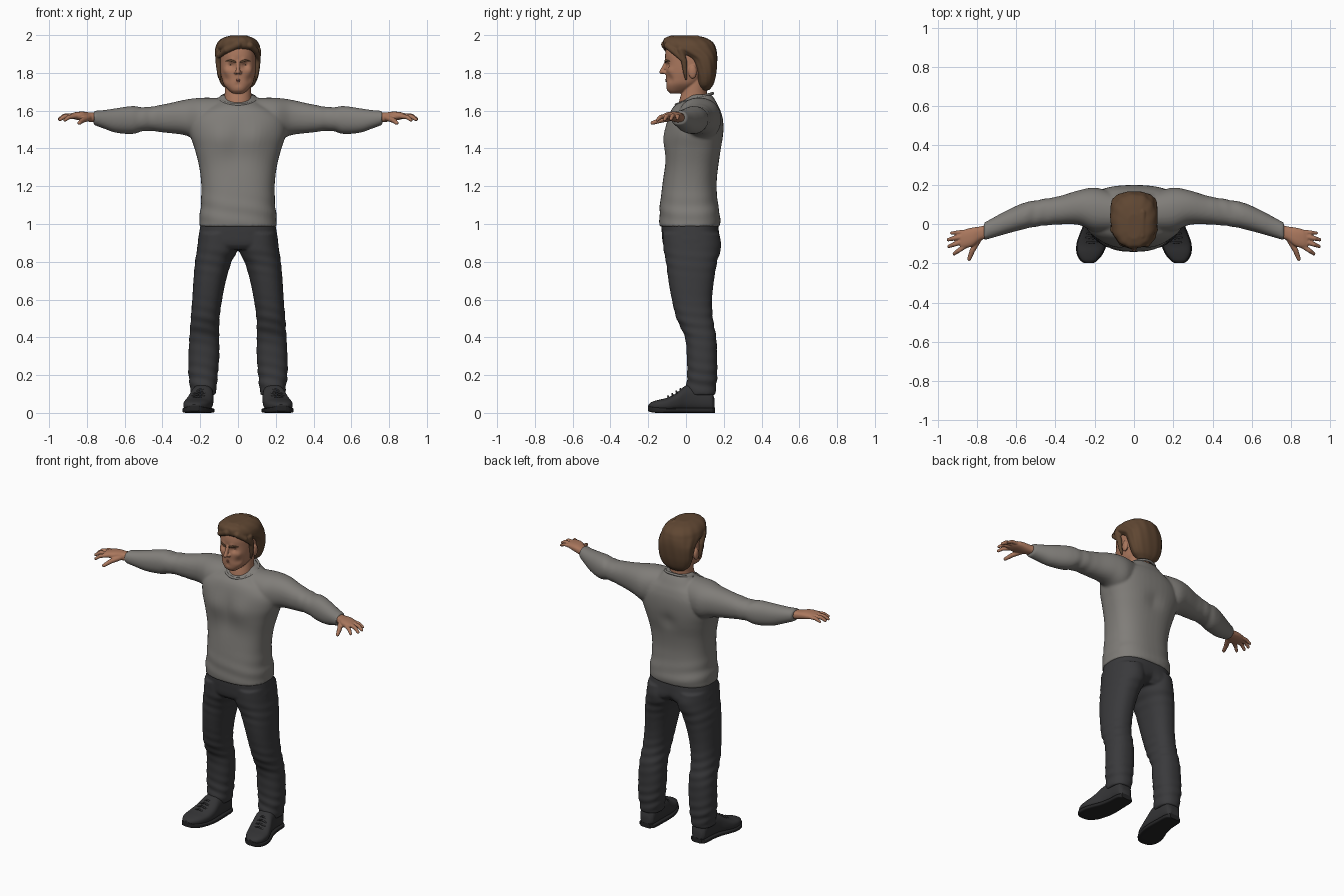
import bpy, bmesh, math
from mathutils import Vector, Matrix

def material(name, r, g, b):
    m = bpy.data.materials.new(name)
    m.diffuse_color = (r, g, b, 1)
    return m

SKIN = material("skin", 0.40, 0.185, 0.11)
HAIR = material("brown hair", 0.115, 0.062, 0.032)
SHIRT = material("grey knit", 0.215, 0.205, 0.19)
DENIM = material("charcoal denim", 0.042, 0.042, 0.045)
SHOE = material("dark shoe", 0.034, 0.034, 0.036)
SOLE = material("black sole", 0.018, 0.018, 0.019)
LIP = material("lips", 0.29, 0.115, 0.075)
EYE = material("dark eye", 0.05, 0.03, 0.022)

AXES = {'x': lambda t, a, b: (t, a, b), 'y': lambda t, a, b: (a, t, b), 'z': lambda t, a, b: (a, b, t)}

def loft(bm, axis, rows, n=2.4, steps=6, seg=48, fold=None):
    """Rows are (position, a_min, a_max, b_min, b_max) boxes around rounded sections."""
    rows = [Vector(r) for r in rows]
    fine = []
    for i in range(len(rows) - 1):
        p0, p1, p2, p3 = rows[max(i - 1, 0)], rows[i], rows[i + 1], rows[min(i + 2, len(rows) - 1)]
        d = p2[0] - p1[0]
        m1 = (p2 - p0) * (d / (p2[0] - p0[0]))
        m2 = (p3 - p1) * (d / (p3[0] - p1[0]))
        for k in range(steps):
            s = k / steps
            fine.append(p1 * (2*s**3 - 3*s*s + 1) + m1 * (s**3 - 2*s*s + s)
                        + p2 * (3*s*s - 2*s**3) + m2 * (s**3 - s*s))
    fine.append(rows[-1])
    rings = []
    for t, a0, a1, b0, b1 in fine:
        ring = []
        for j in range(seg):
            u = 2 * math.pi * j / seg
            c, s = math.cos(u), math.sin(u)
            k = 1 + (fold(t, u) if fold else 0)
            a = (a0 + a1) / 2 + (a1 - a0) / 2 * k * math.copysign(abs(c) ** (2 / n), c)
            b = (b0 + b1) / 2 + (b1 - b0) / 2 * k * math.copysign(abs(s) ** (2 / n), s)
            ring.append(bm.verts.new(AXES[axis](t, a, b)))
        rings.append(ring)
    for r, q in zip(rings, rings[1:]):
        for j in range(seg):
            bm.faces.new((r[j], r[(j + 1) % seg], q[(j + 1) % seg], q[j]))
    bm.faces.new(rings[0][::-1])
    bm.faces.new(rings[-1])

def ball(bm, c, size):
    bmesh.ops.create_uvsphere(bm, u_segments=20, v_segments=12, radius=1,
                              matrix=Matrix.Translation(c) @ Matrix.Diagonal((*size, 1)))

def tube(bm, pts, radii):
    for p, r in zip(pts, radii):
        ball(bm, p, (r, r, r))
    for p, q, r1, r2 in zip(pts, pts[1:], radii, radii[1:]):
        d = Vector(q) - Vector(p)
        m = Matrix.Translation((Vector(p) + Vector(q)) / 2) @ d.to_track_quat('Z', 'Y').to_matrix().to_4x4()
        bmesh.ops.create_cone(bm, cap_ends=True, segments=16, radius1=r1, radius2=r2, depth=d.length, matrix=m)

def push(bm, c, radius, offset):
    """Soft sculpt: move vertices near c (and its mirror image) by offset."""
    for v in bm.verts:
        p = Vector((abs(v.co.x), v.co.y, v.co.z))
        w = math.exp(-((p - Vector(c)).length / radius) ** 2)
        v.co += Vector((offset[0] * (1 if v.co.x > 0 else -1), offset[1], offset[2])) * w

def finish(bm, name, mat, mirror=False, voxel=0, smooth=0):
    bmesh.ops.recalc_face_normals(bm, faces=bm.faces)
    me = bpy.data.meshes.new(name)
    bm.to_mesh(me)
    bm.free()
    me.materials.append(mat)
    me.shade_smooth()
    me.set_sharp_from_angle(angle=math.radians(40))
    ob = bpy.data.objects.new(name, me)
    bpy.context.collection.objects.link(ob)
    if mirror:
        md = ob.modifiers.new("mirror", 'MIRROR')
        md.use_mirror_merge = False
    if voxel:
        md = ob.modifiers.new("blend", 'REMESH')
        md.mode, md.voxel_size, md.use_smooth_shade = 'VOXEL', voxel, True
    if smooth:
        md = ob.modifiers.new("soften", 'SMOOTH')
        md.factor, md.iterations = 0.5, smooth
    return ob

def sym(rows):  # (z, half width, y front, y back) -> box rows
    return [(z, -w, w, f, b) for z, w, f, b in rows]

# Shirt: torso with sleeves blended in
bm = bmesh.new()
hem = lambda t, u: 0.012 * math.exp(-((t - 1.06) / 0.08) ** 2) * math.sin(70 * t + 3 * math.cos(u))
loft(bm, 'z', sym([(.985, .206, -.14, .178), (1.03, .204, -.141, .182), (1.1, .197, -.138, .17),
     (1.2, .194, -.126, .162), (1.3, .205, -.115, .17), (1.4, .23, -.112, .19), (1.48, .255, -.106, .198),
     (1.55, .25, -.096, .196), (1.6, .2, -.08, .183), (1.63, .145, -.056, .168), (1.66, .11, -.01, .152),
     (1.685, .085, .02, .135)]), n=2.5, fold=hem)
push(bm, (.09, -.11, 1.46), .075, (0, -.016, 0))      # chest
push(bm, (0, -.12, 1.36), .07, (0, .008, 0))
push(bm, (0, .2, 1.4), .05, (0, -.012, 0))            # spine hollow
elbow = lambda t, u: 0.025 * math.exp(-((t - .48) / .07) ** 2) * math.sin(95 * t + 2 * math.cos(u))
arm = [(.1, -.04, .16, 1.46, 1.668), (.2, -.04, .185, 1.44, 1.668), (.28, -.005, .172, 1.47, 1.658),
       (.38, -.002, .142, 1.483, 1.636), (.49, -.012, .122, 1.493, 1.618), (.56, -.026, .108, 1.477, 1.624),
       (.65, -.05, .068, 1.484, 1.612), (.71, -.067, .036, 1.505, 1.603), (.765, -.083, .006, 1.525, 1.599)]
for s in (1, -1):
    loft(bm, 'x', [(s * r[0], *r[1:]) for r in arm], n=2.2, fold=lambda t, u: elbow(abs(t), u))
finish(bm, "shirt", SHIRT, voxel=.008, smooth=4)

# Ribbed neckline
bm = bmesh.new()
ring = [(.096 * math.sin(i * math.pi / 16), .045 - .097 * math.cos(i * math.pi / 16),
         1.662 - .03 * math.cos(i * math.pi / 16)) for i in range(33)]
tube(bm, ring, [.008] * 33)
finish(bm, "shirt_collar", SHIRT, voxel=.004, smooth=2)

# Trousers: hips and legs, creased at groin, knees and ankles
def crease(t, u):
    g = lambda c, w: math.exp(-((t - c) / w) ** 2)
    return (.035 * g(.18, .09) + .028 * g(.46, .1) + .014 * g(.8, .07)) * math.sin(105 * t + 2.5 * math.sin(u + 1))
bm = bmesh.new()
loft(bm, 'z', sym([(.865, .19, -.1, .15), (.89, .212, -.12, .172), (.95, .206, -.128, .174), (1.0, .198, -.13, .17)]), n=2.6)
leg = [(.95, .0, .206, -.124, .172), (.86, .004, .218, -.118, .174), (.8, .034, .227, -.106, .164),
       (.7, .064, .236, -.093, .148), (.6, .084, .242, -.075, .138), (.5, .098, .25, -.05, .142),
       (.4, .1, .257, -.006, .16), (.3, .099, .262, .004, .164), (.2, .107, .262, .006, .165),
       (.14, .113, .254, .002, .16), (.095, .12, .25, .008, .155)]
for s in (1, -1):
    loft(bm, 'z', [(z, *sorted((s * a, s * b)), c, d) for z, a, b, c, d in leg], n=2.3, steps=9, fold=crease)
push(bm, (.1, .17, .89), .06, (0, .012, 0))           # seat
push(bm, (0, .17, .87), .03, (0, -.02, 0))
finish(bm, "trousers", DENIM, voxel=.007, smooth=3)

# Shoes and soles
last = [(.152, .155, .215, .012, .07), (.135, .137, .233, .008, .12), (.06, .132, .24, .008, .15),
        (0, .13, .252, .008, .145), (-.05, .132, .272, .008, .106), (-.1, .143, .288, .008, .08),
        (-.15, .163, .287, .012, .068), (-.185, .192, .268, .016, .056), (-.198, .212, .248, .022, .045)]
bm = bmesh.new()
loft(bm, 'y', last, n=2.6)
finish(bm, "shoes", SHOE, mirror=True)
bm = bmesh.new()
loft(bm, 'y', [(y * 1.01, a - .005, b + .005, max(c - .012, 0), c + .018) for y, a, b, c, d in last], n=5)
finish(bm, "shoe_soles", SOLE, mirror=True)
bm = bmesh.new()
for i in range(4):
    y, z, x = -.025 - .022 * i, .122 - .0125 * i, .2 + .005 * i
    tube(bm, [(x - .032, y, z - .008), (x, y - .004, z + .004), (x + .032, y, z - .008)], [.005] * 3)
finish(bm, "shoe_laces", SHOE, mirror=True)

# Hands: palm and fingers
bm = bmesh.new()
loft(bm, 'x', [(.72, -.062, .005, 1.535, 1.59), (.78, -.083, -.012, 1.54, 1.59), (.82, -.112, -.018, 1.546, 1.595),
               (.86, -.122, -.028, 1.553, 1.592), (.885, -.12, -.045, 1.56, 1.585)], n=2.5)
for a, b, c, r in [((.85, -.04, 1.572), (.9, -.043, 1.571), (.93, -.046, 1.558), .0105),
                   ((.86, -.062, 1.574), (.92, -.073, 1.572), (.946, -.08, 1.556), .012),
                   ((.86, -.085, 1.574), (.917, -.104, 1.57), (.943, -.114, 1.553), .012),
                   ((.85, -.106, 1.572), (.895, -.136, 1.566), (.916, -.152, 1.55), .0115),
                   ((.79, -.075, 1.562), (.823, -.134, 1.549), (.84, -.178, 1.535), .014)]:
    tube(bm, [a, b, c], [r * 1.15, r, r * .75])
finish(bm, "hands", SKIN, mirror=True, voxel=.004, smooth=2)

# Head with neck, nose and ears
bm = bmesh.new()
loft(bm, 'z', sym([(1.692, .03, -.085, -.03), (1.708, .05, -.1, .02), (1.74, .076, -.105, .07),
     (1.775, .087, -.105, .1), (1.81, .094, -.107, .13), (1.86, .096, -.108, .14), (1.9, .094, -.11, .14),
     (1.94, .085, -.1, .13), (1.97, .06, -.07, .1)]), n=2.4, steps=10, seg=96)
push(bm, (.036, -.1, 1.84), .018, (0, .016, 0))       # eye sockets
push(bm, (.03, -.105, 1.866), .015, (0, -.006, 0))    # brow ridge
push(bm, (.06, -.08, 1.812), .02, (.004, -.006, 0))   # cheekbones
push(bm, (.055, -.08, 1.765), .02, (0, .008, 0))
push(bm, (0, -.1, 1.74), .012, (0, .005, 0))          # under the lip
loft(bm, 'z', sym([(1.56, .085, -.05, .12), (1.65, .074, -.036, .116), (1.7, .07, -.022, .11), (1.78, .07, 0, .12)]), n=2.1)
tube(bm, [(0, -.104, 1.86), (0, -.119, 1.825), (0, -.129, 1.805)], [.009, .011, .0125])
for s in (1, -1):
    ball(bm, (s * .013, -.113, 1.802), (.009, .012, .009))
    ball(bm, (s * .099, .035, 1.805), (.012, .022, .036))
finish(bm, "head", SKIN, voxel=.004, smooth=2)

# Facial details
bm = bmesh.new()
tube(bm, [(.014, -.108, 1.857), (.036, -.107, 1.866), (.062, -.088, 1.862)], [.005, .006, .003])
finish(bm, "eyebrows", HAIR, mirror=True)
bm = bmesh.new()
ball(bm, (.036, -.08, 1.841), (.015, .009, .006))
finish(bm, "eyes", EYE, mirror=True)
bm = bmesh.new()
for z, d in ((1.764, -.001), (1.756, 0)):
    tube(bm, [(-.028, -.095, 1.76), (0, -.104 + d, z), (.028, -.095, 1.76)], [.002, .005, .002])
finish(bm, "lips", LIP)

# Hair: swept cap, sideburns and parted fringe
bm = bmesh.new()
strand = lambda t, u: .012 * math.sin(13 * u + 22 * t)
loft(bm, 'z', sym([(1.708, .05, .075, .122), (1.735, .085, .06, .143), (1.78, .106, .05, .157), (1.83, .115, .035, .164),
     (1.875, .119, .01, .166), (1.905, .12, -.05, .164), (1.93, .119, -.11, .158), (1.96, .108, -.122, .143),
     (1.985, .08, -.112, .105), (1.999, .035, -.075, .05)]), n=2.3, steps=8, seg=80, fold=strand)
for s in (1, -1):
    tube(bm, [(s * .104, -.03, 1.92), (s * .104, -.01, 1.86), (s * .1, -.004, 1.8), (s * .094, 0, 1.765)],
         [.018, .016, .011, .006])
tube(bm, [(.045, .06, 1.984), (.04, -.06, 1.978), (.0, -.112, 1.95), (-.06, -.095, 1.922), (-.1, -.045, 1.89)],
     [.015, .02, .02, .018, .012])
tube(bm, [(.055, -.05, 1.968), (.065, -.1, 1.945), (.096, -.065, 1.915), (.11, -.02, 1.87)], [.016, .018, .016, .01])
finish(bm, "hair", HAIR, voxel=.005, smooth=2)
